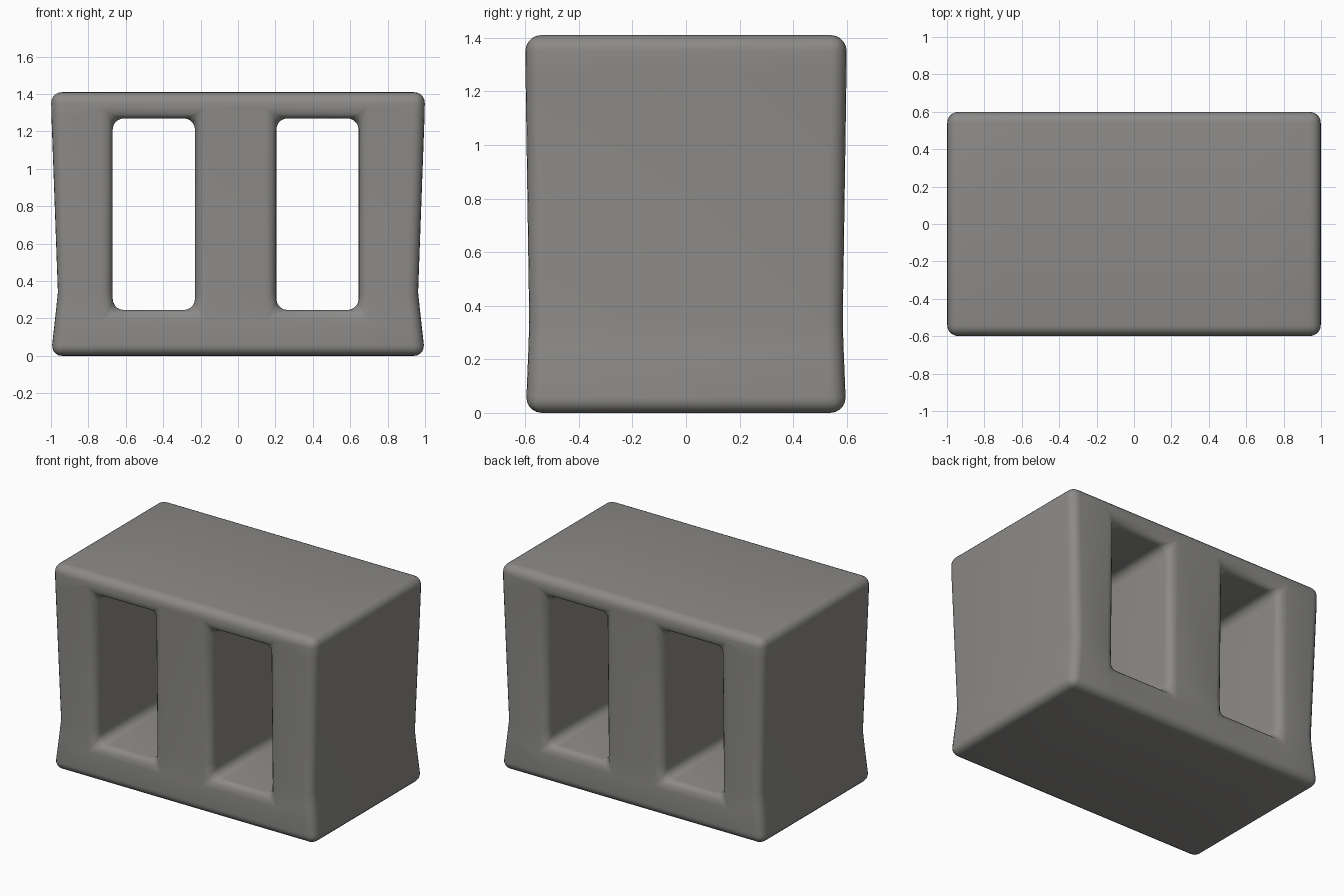
import bpy, bmesh, math

if "Cube" in bpy.data.objects:
    bpy.data.objects.remove(bpy.data.objects["Cube"])

XS = [-1.0, -0.67, -0.23, 0.205, 0.645, 1.0]   # outer walls and hole sides
ZS = [0.0, 0.245, 0.34, 1.27, 1.41]            # base, hole floor, waist, hole top, top
HALF_X = [1.0, 0.973, 0.963, 0.997, 1.0]       # pinched half widths per level
HALF_Y = [0.598, 0.588, 0.585, 0.599, 0.60]

bm = bmesh.new()

# front and back vertex grids
def grid(side):
    rows = []
    for z, hx, hy in zip(ZS, HALF_X, HALF_Y):
        rows.append([bm.verts.new((math.copysign(hx, x) if abs(x) == 1 else x, side * hy, z))
                     for x in XS])
    return rows

front, back = grid(-1), grid(1)
solid = {(r, c) for r in range(4) for c in range(5)} - {(r, c) for r in (1, 2) for c in (1, 3)}

def bridge(a, b):
    (r0, c0), (r1, c1) = a, b
    bm.faces.new((front[r0][c0], front[r1][c1], back[r1][c1], back[r0][c0]))

# fill solid cells, then close outer walls and hole tunnels
for r, c in solid:
    for g in (front, back):
        bm.faces.new((g[r][c], g[r][c + 1], g[r + 1][c + 1], g[r + 1][c]))
    corners = [(r, c), (r, c + 1), (r + 1, c + 1), (r + 1, c)]
    for i, n in enumerate([(r - 1, c), (r, c + 1), (r + 1, c), (r, c - 1)]):
        if n not in solid:
            bridge(corners[i], corners[(i + 1) % 4])
bmesh.ops.recalc_face_normals(bm, faces=bm.faces[:])

# round every hard edge
hard = [e for e in bm.edges if e.calc_face_angle(0) > math.radians(40)]
bmesh.ops.bevel(bm, geom=hard, offset=0.06, offset_type='OFFSET', segments=5,
                profile=0.5, affect='EDGES', clamp_overlap=True)
bmesh.ops.recalc_face_normals(bm, faces=bm.faces[:])

mesh = bpy.data.meshes.new("hollow_block")
bm.to_mesh(mesh)
bm.free()
block = bpy.data.objects.new("hollow_block", mesh)
bpy.context.collection.objects.link(block)

concrete = bpy.data.materials.new("concrete grey")
concrete.diffuse_color = (0.26, 0.255, 0.245, 1)
concrete.use_nodes = True
concrete.node_tree.nodes["Principled BSDF"].inputs["Base Color"].default_value = concrete.diffuse_color
mesh.materials.append(concrete)

bpy.context.view_layer.objects.active = block
block.select_set(True)
bpy.ops.object.shade_smooth_by_angle(angle=math.radians(40))
